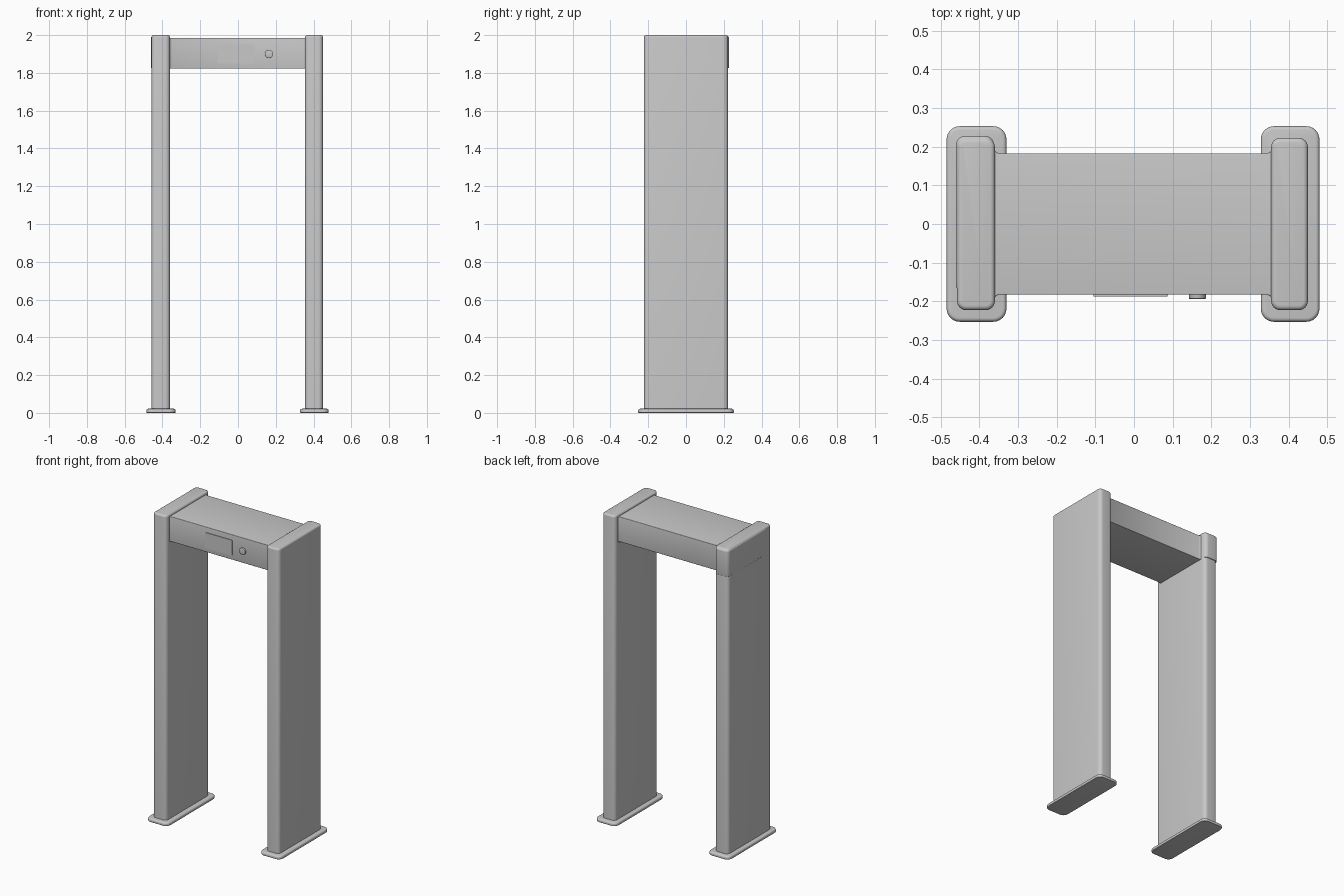
import bpy, bmesh, math
from mathutils import Matrix

if "Cube" in bpy.data.objects:
    bpy.data.objects.remove(bpy.data.objects["Cube"], do_unlink=True)

grey = bpy.data.materials.new("light_grey")
grey.use_nodes = True
grey.diffuse_color = (0.58, 0.58, 0.58, 1)
grey.node_tree.nodes["Principled BSDF"].inputs["Base Color"].default_value = (0.58, 0.58, 0.58, 1)


def finish(name, bm):
    bmesh.ops.recalc_face_normals(bm, faces=bm.faces)
    mesh = bpy.data.meshes.new(name)
    bm.to_mesh(mesh)
    bm.free()
    mesh.materials.append(grey)
    obj = bpy.data.objects.new(name, mesh)
    bpy.context.collection.objects.link(obj)
    bpy.ops.object.select_all(action="DESELECT")
    obj.select_set(True)
    bpy.context.view_layer.objects.active = obj
    bpy.ops.object.shade_smooth_by_angle(angle=math.radians(35))
    return obj


def bevel(bm, edges, width, steps=4):
    bmesh.ops.bevel(bm, geom=list(edges), offset=width, segments=steps,
                    profile=0.5, affect="EDGES", clamp_overlap=True)


def rim(bm, z):
    return [e for e in bm.edges if all(abs(v.co.z - z) < 1e-4 for v in e.verts)]


def prism(name, outline, z0, z1, corner=0, top=0, bottom=0):
    """Upright prism with rounded corners and softened rims."""
    bm = bmesh.new()
    face = bm.faces.new([bm.verts.new((x, y, z0)) for x, y in outline])
    ext = bmesh.ops.extrude_face_region(bm, geom=[face])["geom"]
    for v in ext:
        if isinstance(v, bmesh.types.BMVert):
            v.co.z = z1
    if corner:
        bevel(bm, [e for e in bm.edges
                   if abs(e.verts[0].co.z - e.verts[1].co.z) > 1e-4], corner, 6)
    if top:
        bevel(bm, rim(bm, z1), top)
    if bottom:
        bevel(bm, rim(bm, z0), bottom)
    return finish(name, bm)


def rect(x0, x1, y0, y1):
    return [(x0, y0), (x1, y0), (x1, y1), (x0, y1)]


# Side posts and base plates
for side, x0, x1 in (("right", -0.458, -0.36), ("left", 0.355, 0.45)):
    prism(side + "_post", rect(x0, x1, -0.223, 0.223), 0.015, 2.0, 0.024, 0.012)
    prism(side + "_base_plate", rect(x0 - 0.027, x1 + 0.03, -0.253, 0.253),
          0, 0.022, 0.034, 0.01, 0.004)

# Slightly proud cover on the upper rear of the right post
prism("right_post_cover", rect(-0.461, -0.362, -0.18, 0.228), 1.825, 1.996,
      0.024, 0.012, 0.004)

# Cross beam, flared where it meets the posts
flare = [(0.345, -0.183), (0.352, -0.186), (0.358, -0.195),
         (0.358, 0.195), (0.352, 0.186), (0.345, 0.183)]
beam = flare + [(-x - 0.005, y) for x, y in reversed(flare)]
prism("cross_beam", beam, 1.822, 1.985, top=0.008, bottom=0.003)

# Display panel with a recessed screen on the beam front
bm = bmesh.new()
bmesh.ops.create_cube(bm, size=1, matrix=Matrix.Translation((-0.009, -0.183, 1.9))
                      @ Matrix.Diagonal((0.192, 0.008, 0.1, 1)))
bevel(bm, [e for e in bm.edges if abs(e.verts[0].co.y - e.verts[1].co.y) > 1e-4], 0.004)
finish("display_panel", bm)

# Round control knob
bm = bmesh.new()
bmesh.ops.create_cone(bm, cap_ends=True, segments=40, radius1=0.022, radius2=0.022,
                      depth=0.03,
                      matrix=Matrix.Translation((0.164, -0.179, 1.9))
                      @ Matrix.Rotation(math.pi / 2, 4, "X"))
bevel(bm, [e for e in bm.edges if all(v.co.y < -0.19 for v in e.verts)], 0.002, 2)
finish("control_knob", bm)
